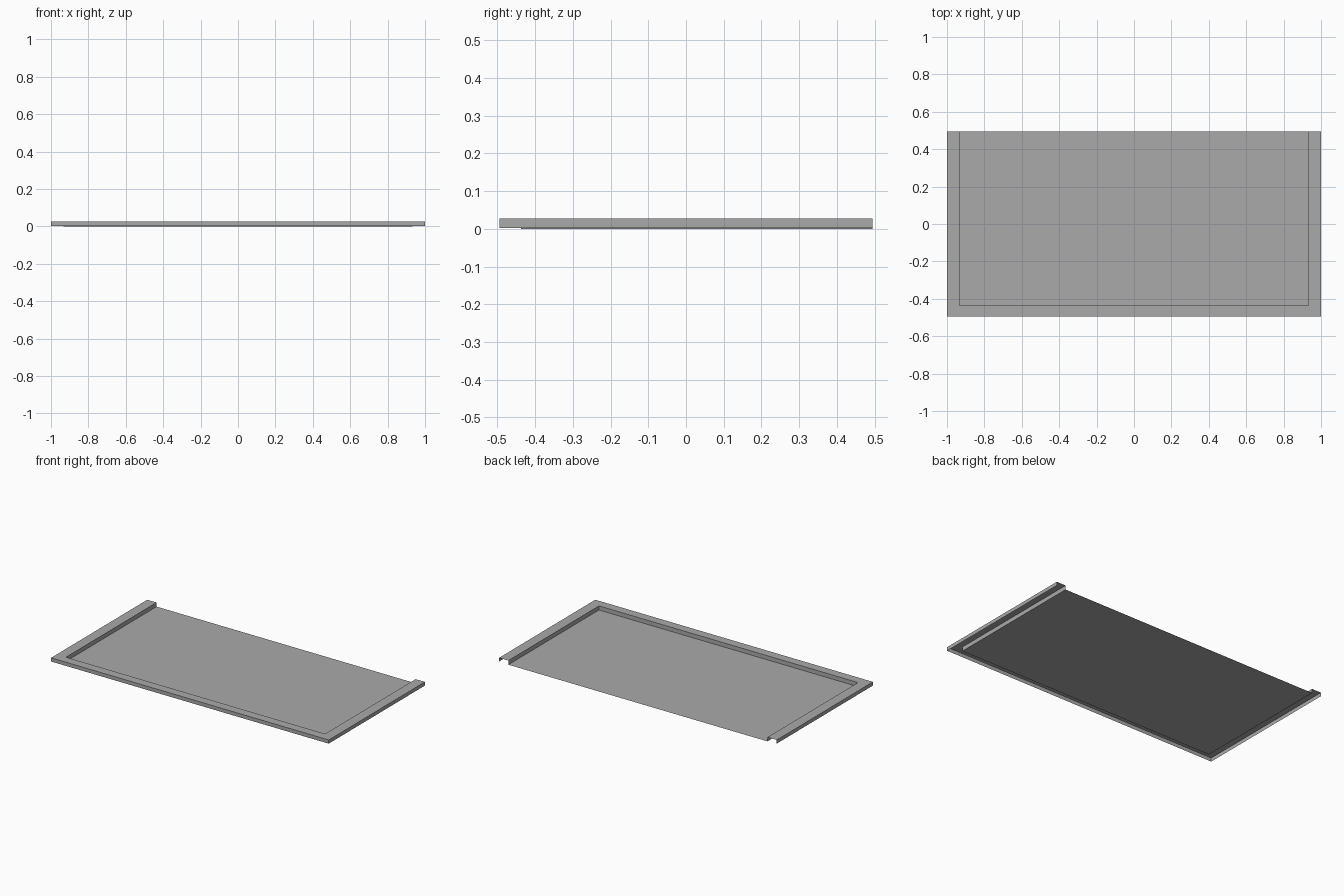
import bpy
import bmesh

cube = bpy.data.objects.get("Cube")
if cube:
    bpy.data.objects.remove(cube, do_unlink=True)

BACK = 0.495
TOP = 0.027
LIP = 0.003  # the outer skirt stops just above the floor

grey = bpy.data.materials.new("plain grey")
grey.use_nodes = True
colour = (0.4, 0.4, 0.4, 1)
grey.diffuse_color = colour
grey.node_tree.nodes["Principled BSDF"].inputs["Base Color"].default_value = colour


def u_path(bm, half_width, front, z):
    """Open U-shaped row of points running along left, front and right."""
    corners = [(-half_width, BACK), (-half_width, front),
               (half_width, front), (half_width, BACK)]
    return [bm.verts.new((x, y, z)) for x, y in corners]


# Thin pressed sheet: outer skirt, flat rim, inner wall, sunken floor
bm = bmesh.new()
outer, inner = (1.0, -BACK), (0.933, -0.437)
rows = [u_path(bm, *outer, LIP), u_path(bm, *outer, TOP),
        u_path(bm, *inner, TOP), u_path(bm, *inner, 0)]
for low, high in zip(rows, rows[1:]):
    for i in range(3):
        bm.faces.new((low[i], low[i + 1], high[i + 1], high[i]))
bm.faces.new(rows[-1])

mesh = bpy.data.meshes.new("tray")
bm.to_mesh(mesh)
bm.free()
mesh.materials.append(grey)
tray = bpy.data.objects.new("tray", mesh)
bpy.context.collection.objects.link(tray)
